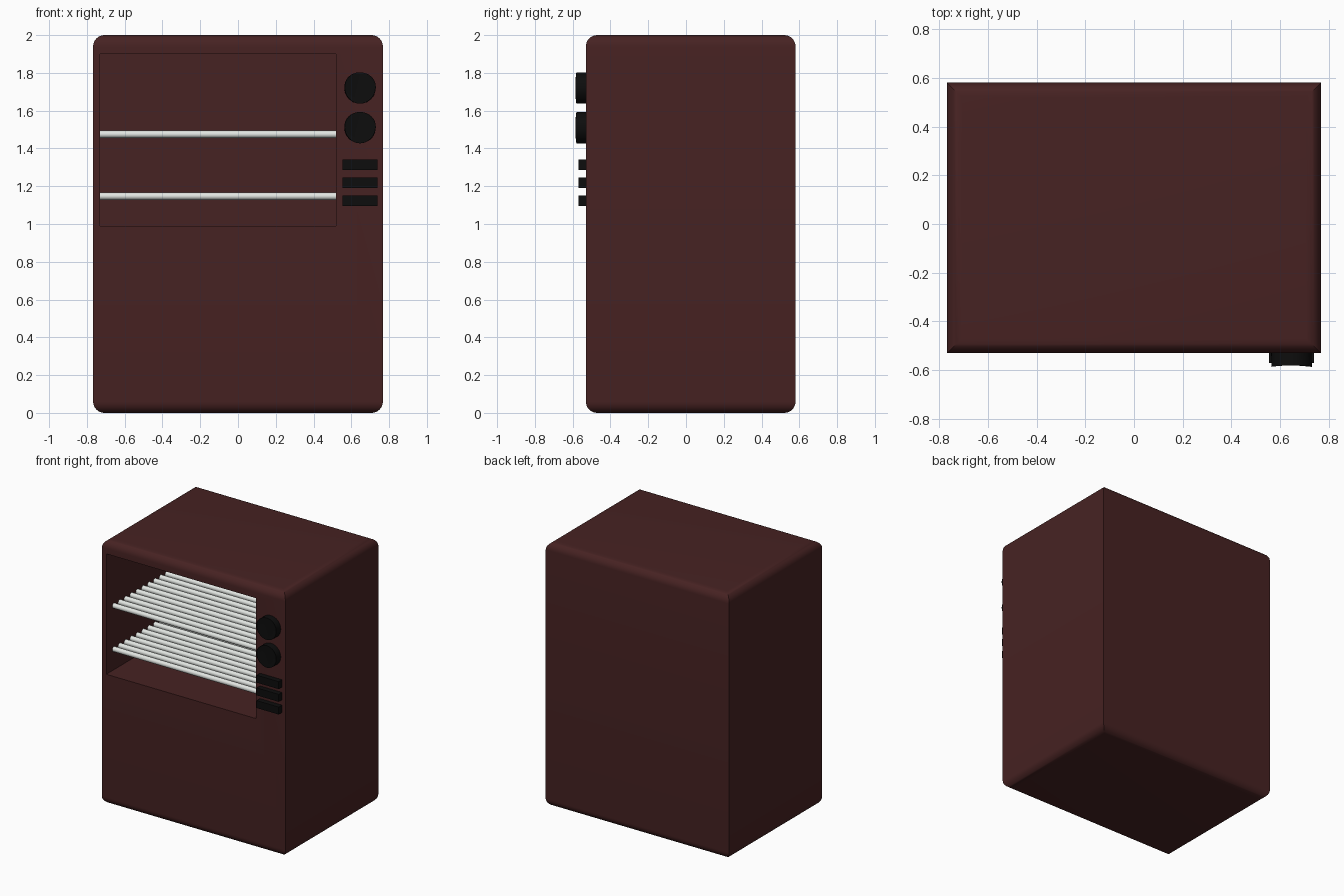
import bpy, bmesh, math

if "Cube" in bpy.data.objects:
    bpy.data.objects.remove(bpy.data.objects["Cube"])


def material(name, rgb):
    m = bpy.data.materials.new(name)
    m.diffuse_color = (*rgb, 1)
    m.use_nodes = True
    m.node_tree.nodes["Principled BSDF"].inputs["Base Color"].default_value = m.diffuse_color
    return m


maroon = material("dark_maroon", (0.062, 0.016, 0.016))
black = material("black", (0.004, 0.004, 0.004))
steel = material("light_steel", (0.76, 0.79, 0.76))


def finish(bm, name, mat, angle=35):
    bmesh.ops.recalc_face_normals(bm, faces=bm.faces[:])
    me = bpy.data.meshes.new(name)
    bm.to_mesh(me)
    bm.free()
    ob = bpy.data.objects.new(name, me)
    me.materials.append(mat)
    bpy.context.collection.objects.link(ob)
    bpy.ops.object.select_all(action='DESELECT')
    ob.select_set(True)
    bpy.context.view_layer.objects.active = ob
    bpy.ops.object.shade_smooth_by_angle(angle=math.radians(angle))
    return ob


# Oven body: stacked rectangles, rounded at top and bottom, sharp upright edges
X, Y0, Y1, R, N = 0.767, -0.53, 0.58, 0.06, 8
bm = bmesh.new()
arc = [(R * (1 - math.sin(i / N * math.pi / 2)), R * (1 - math.cos(i / N * math.pi / 2)))
       for i in range(N + 1)]
profile = [(d, z) for d, z in arc] + [(d, 2 - z) for d, z in reversed(arc)]
rings = []
for d, z in profile:
    rings.append([bm.verts.new(c) for c in
                  ((-X + d, Y0 + d, z), (X - d, Y0 + d, z), (X - d, Y1 - d, z), (-X + d, Y1 - d, z))])
front = None
for k in range(len(rings) - 1):
    a, b = rings[k], rings[k + 1]
    for i in range(4):
        j = (i + 1) % 4
        if k == N and i == 0:
            front = [a[0], a[1], b[1], b[0]]   # left open for the cavity
        else:
            bm.faces.new((a[i], a[j], b[j], b[i]))
bm.faces.new(rings[0])
bm.faces.new(rings[-1])

# Open oven cavity in the front face
CX0, CX1, CZ0, CZ1, CB = -0.73, 0.52, 0.99, 1.90, 0.50
corners = ((CX0, CZ0), (CX1, CZ0), (CX1, CZ1), (CX0, CZ1))
rim = [bm.verts.new((x, Y0, z)) for x, z in corners]
back = [bm.verts.new((x, CB, z)) for x, z in corners]
for i in range(4):
    j = (i + 1) % 4
    bm.faces.new((front[i], front[j], rim[j], rim[i]))
    bm.faces.new((rim[i], rim[j], back[j], back[i]))
bm.faces.new(back)
finish(bm, "oven_body", maroon)


def cylinder(bm, p, axis, r, length, sides):
    v = bmesh.ops.create_cone(bm, cap_ends=True, segments=sides, radius1=r, radius2=r,
                              depth=length)['verts']
    for q in v:
        x, y, z = q.co
        q.co = (z, x, y) if axis == 'x' else (x, z, y)
        q.co = (q.co.x + p[0], q.co.y + p[1], q.co.z + p[2])


# Two wire racks
for name, z in (("upper_rack", 1.475), ("lower_rack", 1.147)):
    bm = bmesh.new()
    for i in range(13):
        cylinder(bm, ((CX0 + CX1) / 2, -0.44 + 0.07 * i, z), 'x', 0.019, CX1 - CX0, 16)
    finish(bm, name, steel)

# Round control knobs with softened front rims
for name, z in (("upper_knob", 1.72), ("lower_knob", 1.51)):
    bm = bmesh.new()
    cylinder(bm, (0.646, -0.55, z), 'y', 0.083, 0.06, 32)
    rim_edges = [e for e in bm.edges if all(v.co.y < -0.57 for v in e.verts)]
    bmesh.ops.bevel(bm, geom=rim_edges, offset=0.006, segments=2, profile=0.5, affect='EDGES')
    finish(bm, name, black)

# Row of push buttons
for i in range(3):
    bm = bmesh.new()
    bmesh.ops.create_cube(bm, size=1)
    for v in bm.verts:
        v.co = (0.647 + v.co.x * 0.185, -0.545 + v.co.y * 0.05, 1.314 - 0.096 * i + v.co.z * 0.056)
    finish(bm, f"push_button_{i + 1}", black)
